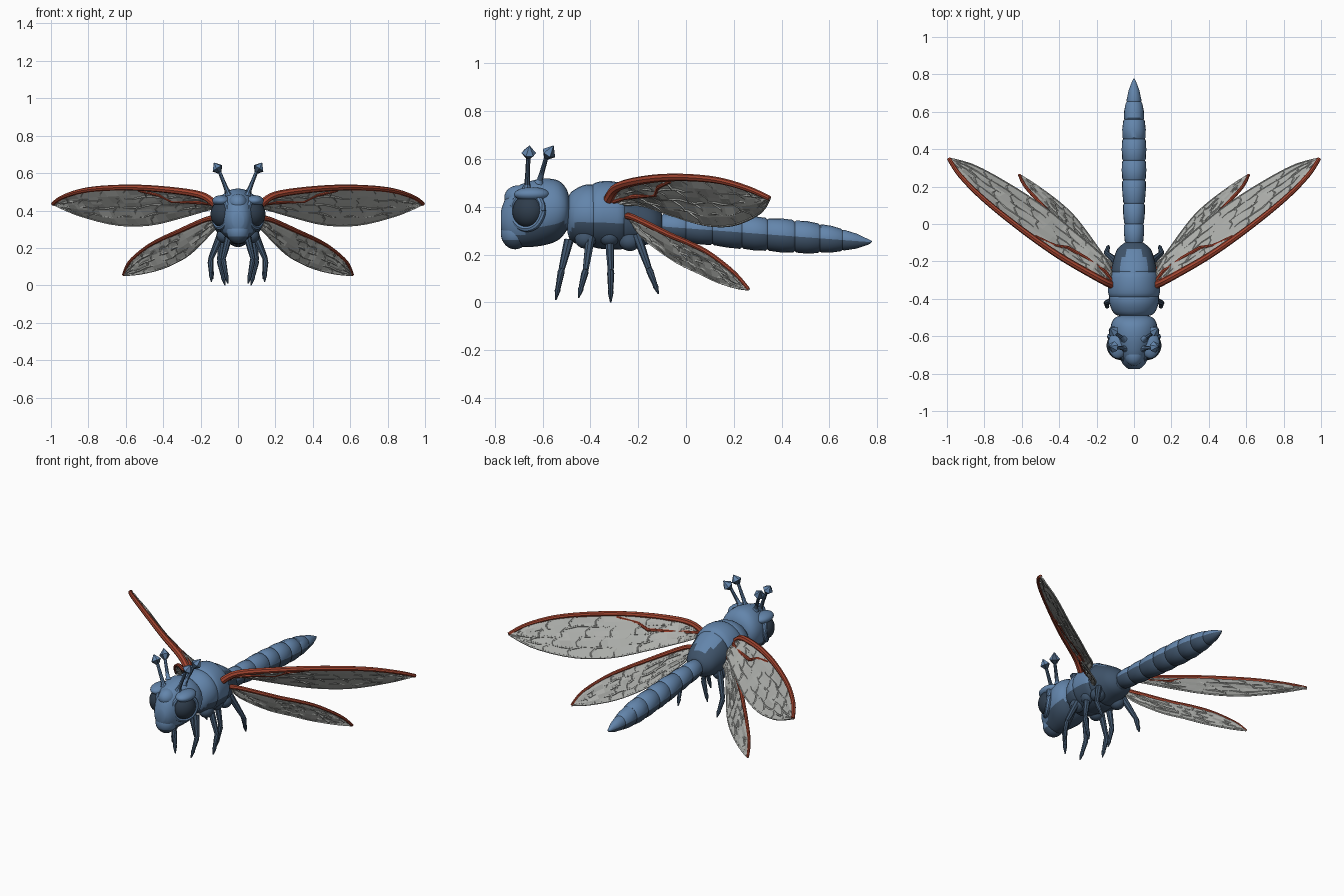
import bpy, bmesh, math, random
from mathutils import Vector, Matrix

random.seed(4)
if "Cube" in bpy.data.objects:
    bpy.data.objects.remove(bpy.data.objects["Cube"])


def material(name, rgb):
    m = bpy.data.materials.new(name)
    m.use_nodes = True
    m.diffuse_color = (*rgb, 1)
    node = next(n for n in m.node_tree.nodes if n.type == 'BSDF_PRINCIPLED')
    node.inputs["Base Color"].default_value = (*rgb, 1)
    return m


BLUE = material("body_blue", (0.125, 0.235, 0.41))
SLATE = material("underside_slate", (0.05, 0.088, 0.145))
DARK = material("eye_dark", (0.028, 0.046, 0.072))
RED = material("wing_edge_red", (0.37, 0.06, 0.03))
GREY = material("wing_grey", (0.42, 0.43, 0.41))


def finish(bm, name, mat, mirror=False, angle=40, slate_below=None):
    """Make the object; faces whose normal z is under slate_below turn slate."""
    bmesh.ops.recalc_face_normals(bm, faces=bm.faces)
    bm.normal_update()
    if slate_below is not None:
        for f in bm.faces:
            f.material_index = int(f.normal.z < slate_below)
    mesh = bpy.data.meshes.new(name)
    bm.to_mesh(mesh)
    bm.free()
    mesh.materials.append(mat)
    if slate_below is not None:
        mesh.materials.append(SLATE)
    ob = bpy.data.objects.new(name, mesh)
    bpy.context.collection.objects.link(ob)
    if mirror:
        mod = ob.modifiers.new("mirror", 'MIRROR')
        mod.use_mirror_merge = False
    if angle:
        bpy.ops.object.select_all(action='DESELECT')
        ob.select_set(True)
        bpy.context.view_layer.objects.active = ob
        bpy.ops.object.shade_smooth_by_angle(angle=math.radians(angle))
    return ob


def skin(bm, rings):
    """Join rings of points into a capped shell."""
    loops = [[bm.verts.new(p) for p in r] for r in rings]
    n = len(loops[0])
    for a, b in zip(loops, loops[1:]):
        for i in range(n):
            j = (i + 1) % n
            bm.faces.new((a[i], a[j], b[j], b[i]))
    bm.faces.new(loops[0])
    bm.faces.new(loops[-1])


def tube(bm, pts, radii, n=8):
    pts = [Vector(p) for p in pts]
    rings = []
    for i, p in enumerate(pts):
        t = pts[min(i + 1, len(pts) - 1)] - pts[max(i - 1, 0)]
        q = t.to_track_quat('Z', 'Y')
        rings.append([p + q @ Vector((math.cos(k * math.tau / n), math.sin(k * math.tau / n), 0)) * radii[i]
                      for k in range(n)])
    skin(bm, rings)


def spline(pts, t):
    """Smooth curve through the points, t from 0 to 1."""
    p = [Vector(q) for q in pts]
    s = t * (len(p) - 1)
    i = min(int(s), len(p) - 2)
    f = s - i
    a, b, c, d = p[max(i - 1, 0)], p[i], p[i + 1], p[min(i + 2, len(p) - 1)]
    return b + f * 0.5 * ((c - a) + f * (2 * a - 5 * b + 4 * c - d + f * (3 * (b - c) + d - a)))


def body(name, sections, slate_below, steps=3, n=28):
    """Loft ellipses along y: each section is y, half width, bottom, top."""
    bm = bmesh.new()
    count = (len(sections) - 1) * steps
    rings = []
    for k in range(count + 1):
        y, w, lo, hi = spline(sections, k / count)
        rings.append([(w * math.cos(a), y, (lo + hi) / 2 + (hi - lo) / 2 * math.sin(a))
                      for a in [math.tau * j / n for j in range(n)]])
    skin(bm, rings)
    return finish(bm, name, BLUE, slate_below=slate_below)


def ball(name, mat, loc, size, turn=Matrix(), mirror=False, slate_below=None):
    bm = bmesh.new()
    m = Matrix.Translation(loc) @ turn @ Matrix.Diagonal((*size, 1))
    bmesh.ops.create_uvsphere(bm, u_segments=24, v_segments=14, radius=1, matrix=m)
    return finish(bm, name, mat, mirror, slate_below=slate_below)


# Head with muzzle, forehead and brows
body("head", [(-.775, .03, .31, .38), (-.755, .055, .265, .435), (-.71, .08, .235, .483),
              (-.65, .105, .232, .508), (-.59, .125, .24, .518), (-.535, .122, .26, .51),
              (-.5, .1, .3, .475), (-.487, .06, .34, .43)], -.4)
ball("muzzle", BLUE, (0, -.715, .29), (.062, .06, .068), slate_below=-.4)
ball("forehead", BLUE, (0, -.70, .44), (.05, .06, .05))
ball("brow", BLUE, (.088, -.645, .452), (.05, .075, .03), mirror=True)
ball("neck", SLATE, (0, -.49, .37), (.06, .05, .07))

# Eyes set in raised sockets
look = Vector((.85, -.52, .06)).normalized()
aim = look.to_track_quat('Z', 'Y').to_matrix().to_4x4()
center = Vector((.086, -.66, .382))
ball("eye", DARK, center, (.07, .07, .057), aim, True)
bm = bmesh.new()
socket = [center + aim @ Vector((.074 * math.cos(a), .074 * math.sin(a), .006))
          for a in [math.tau * k / 32 for k in range(33)]]
tube(bm, socket, [.014] * 33)
finish(bm, "eye_socket", BLUE, True)

# Two pairs of antennae with faceted buds
for label, base, top, tip in (("front", (.05, -.665, .48), (.098, -.66, .605), (.128, -.655, .655)),
                              ("rear", (.055, -.615, .5), (.098, -.585, .605), (.128, -.555, .655))):
    base, top, tip = Vector(base), Vector(top), Vector(tip)
    bm = bmesh.new()
    tube(bm, [base, base.lerp(top, .12), base.lerp(top, .5), top], [.02, .012, .01, .009])
    finish(bm, label + "_antenna", BLUE, True, slate_below=-.1)
    bm = bmesh.new()
    tube(bm, [top, top.lerp(tip, .4), tip], [.012, .031, .002], 6)
    finish(bm, label + "_antenna_bud", BLUE, True, 0, slate_below=0)

# Thorax in overlapping plates
body("front_thorax", [(-.495, .06, .29, .43), (-.48, .105, .255, .462), (-.43, .13, .238, .49),
                      (-.385, .132, .232, .492), (-.365, .11, .25, .47)], -.3)
body("middle_thorax", [(-.405, .105, .25, .465), (-.385, .134, .23, .498), (-.33, .138, .222, .508),
                       (-.27, .13, .222, .498), (-.245, .105, .24, .47)], -.2)
body("rear_thorax", [(-.285, .1, .25, .46), (-.26, .122, .227, .485), (-.2, .112, .235, .455),
                     (-.135, .09, .25, .41), (-.1, .05, .28, .37)], .74)
for label, y, z in (("front", -.42, .265), ("middle", -.32, .275), ("rear", -.235, .255)):
    ball(label + "_hip_plate", SLATE, (.072, y, z), (.042, .045, .04), mirror=True)

# Tapering abdomen of bulging segments
cuts = [-.2, -.1, 0, .11, .235, .34, .455, .56, .655, .775]


def abdomen_size(y):
    if y < .2:
        return .046 + .016 * (y + .2) / .4
    return .064 if y < .42 else .064 * max(1 - ((y - .42) / .36) ** 2, 0) ** .75


sections = []
for a, b in zip(cuts, cuts[1:]):
    for f, k in ((0, .9), (.06, .98), (.5, 1.03), (.92, 1.0)):
        y = a + (b - a) * f
        r = abdomen_size(y) * k
        zc = .325 - .075 * (y + .2)
        sections.append((y, r, zc - r * 1.08, zc + r * 1.08))
sections.append((.778, .002, .253, .257))
body("abdomen", sections, .05, 1, 20)

# Four pairs of jointed legs
legs = {"front": [(.05, -.49, .26), (.08, -.52, .14), (.055, -.545, .01)],
        "second": [(.09, -.4, .27), (.148, -.42, .135), (.142, -.45, .018)],
        "third": [(.08, -.32, .27), (.1, -.315, .135), (.07, -.315, 0)],
        "rear": [(.09, -.205, .28), (.148, -.155, .14), (.135, -.115, .035)]}
for label, pts in legs.items():
    hip, knee, foot = map(Vector, pts)
    bm = bmesh.new()
    tube(bm, [hip, hip.lerp(knee, .5), knee], [.02, .017, .013])
    tube(bm, [knee.lerp(hip, .08), knee.lerp(foot, .1), foot.lerp(knee, .4)], [.012, .015, .011])
    tube(bm, [foot.lerp(knee, .45), foot.lerp(knee, .3), foot], [.009, .012, .003])
    finish(bm, label + "_leg", SLATE, True)


# Wings: puckered membrane, grey veins and red leading edge
def wing(name, lead, trail, root_radius, red_vein):
    def at(u, v):
        return spline(lead, u).lerp(spline(trail, u), v)

    nu, nv = 20, 5
    bm = bmesh.new()
    grid = [[bm.verts.new(at(i / nu, j / nv)) for j in range(nv + 1)] for i in range(nu)]
    tip = bm.verts.new(lead[-1])
    normal = (at(.5, 0) - at(.2, .5)).cross(at(.5, 1) - at(.2, .5)).normalized()
    for row in grid:
        for vert in row[1:-1]:
            vert.co += normal * random.uniform(-.006, .006)
    for r, s in zip(grid, grid[1:]):
        for j in range(nv):
            bm.faces.new((r[j], r[j + 1], s[j + 1], s[j]))
    for j in range(nv):
        bm.faces.new((grid[-1][j], grid[-1][j + 1], tip))
    ob = finish(bm, name + "_membrane", GREY, True, 0)
    solid = ob.modifiers.new("thickness", 'SOLIDIFY')
    solid.thickness = .006
    solid.offset = 0

    bm = bmesh.new()
    for v in (.28, .52, .76, 1):
        tube(bm, [at(k / 20, v + (.03 * math.sin(k * 2) if v < 1 else 0)) for k in range(20)] + [lead[-1]],
             [.006] * 21, 5)
    for k in range(2, 18, 2):
        for i, v in enumerate((.04, .28, .52, .76)):
            u = (k + i % 2) / 20
            tube(bm, [at(u, v), at(u + .03, v + .12), at(u + .035, v + .24)], [.006] * 3, 5)
    finish(bm, name + "_veins", GREY, True)

    bm = bmesh.new()
    tube(bm, [at(k / 30, 0) for k in range(31)],
         [root_radius * (1 - .5 * k / 30) for k in range(31)])
    if red_vein:
        tube(bm, [at(u, v) for u, v in red_vein], [.012, .01, .01, .01, .009, .008])
    finish(bm, name + "_leading_edge", RED, True)


wing("forewing",
     [(.12, -.325, .43), (.2, -.285, .483), (.4, -.17, .513), (.6, -.03, .523), (.8, .13, .511),
      (.93, .26, .475), (.99, .35, .435)],
     [(.12, -.26, .41), (.16, -.18, .405), (.3, -.06, .365), (.47, .08, .325), (.65, .2, .325),
      (.85, .31, .375), (.99, .35, .435)],
     .021, [(0, .3), (.12, .5), (.25, .48), (.33, .42), (.37, .22), (.45, .08)])
wing("hindwing",
     [(.1, -.25, .36), (.17, -.215, .353), (.33, -.07, .283), (.41, .015, .247), (.49, .1, .203),
      (.58, .2, .125), (.613, .262, .055)],
     [(.1, -.22, .33), (.155, -.18, .27), (.25, -.05, .175), (.33, .05, .125), (.42, .13, .087),
      (.53, .21, .062), (.613, .262, .055)],
     .015, None)
